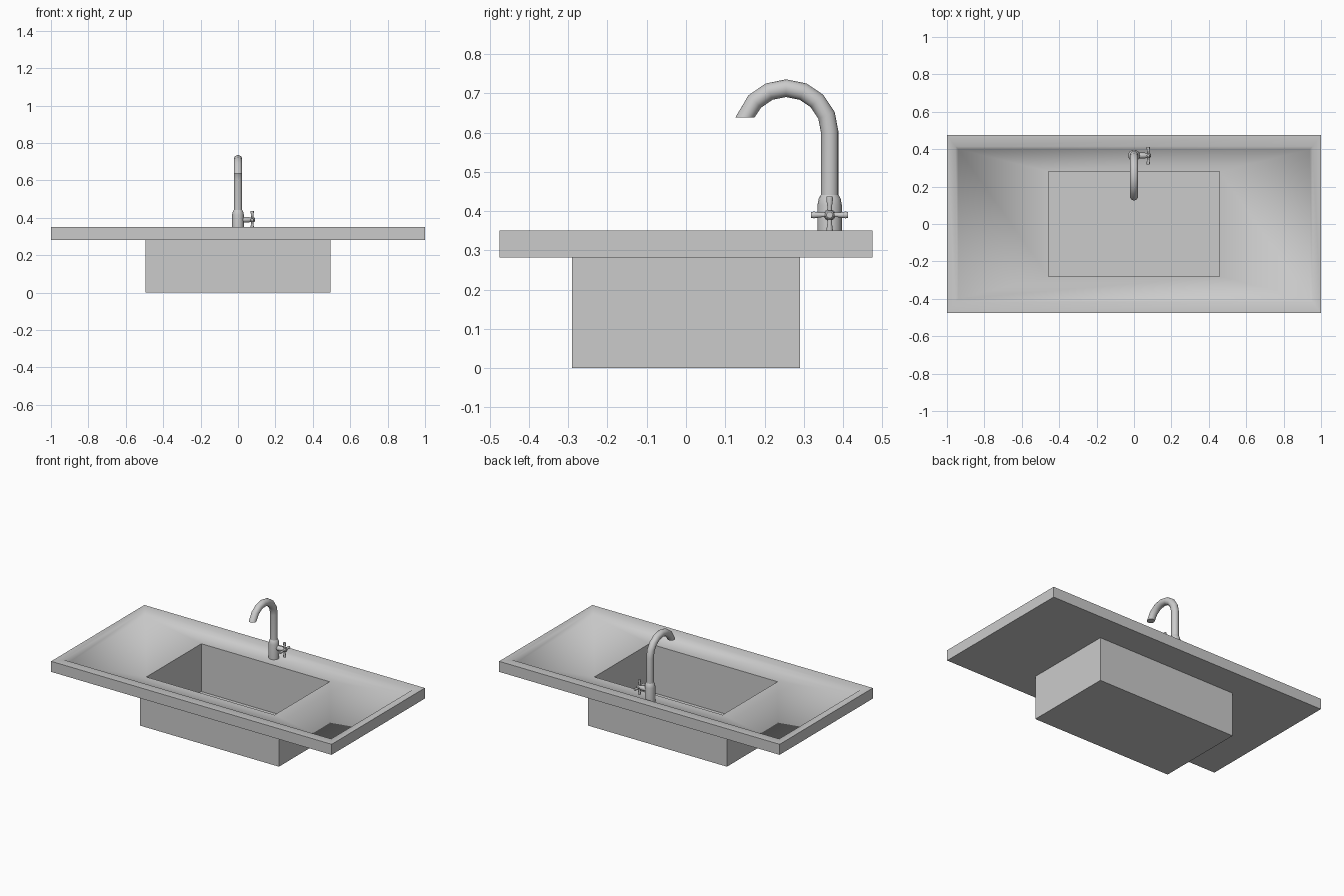
import bpy, bmesh, math
from mathutils import Vector

if "Cube" in bpy.data.objects:
    bpy.data.objects.remove(bpy.data.objects["Cube"])


def skin(name, rings, angle):
    """Closed shell through a list of equal-length vertex rings."""
    bm = bmesh.new()
    loops = [[bm.verts.new(p) for p in ring] for ring in rings]
    n = len(loops[0])
    for a, b in zip(loops, loops[1:]):
        for i in range(n):
            j = (i + 1) % n
            bm.faces.new((a[i], a[j], b[j], b[i]))
    bm.faces.new(loops[0][::-1])
    bm.faces.new(loops[-1])
    bmesh.ops.recalc_face_normals(bm, faces=bm.faces)
    mesh = bpy.data.meshes.new(name)
    bm.to_mesh(mesh)
    bm.free()
    ob = bpy.data.objects.new(name, mesh)
    bpy.context.collection.objects.link(ob)
    bpy.ops.object.select_all(action='DESELECT')
    bpy.context.view_layer.objects.active = ob
    ob.select_set(True)
    bpy.ops.object.shade_smooth_by_angle(angle=math.radians(angle))
    return ob


def rect(hx, hy, z):
    return [(-hx, -hy, z), (hx, -hy, z), (hx, hy, z), (-hx, hy, z)]


def circle(centre, axis, r, n=16):
    q = Vector(axis).to_track_quat('Z', 'Y')
    return [Vector(centre) + q @ Vector((r * math.cos(2 * math.pi * i / n),
                                         r * math.sin(2 * math.pi * i / n), 0))
            for i in range(n)]


def turned(name, origin, axis, profile, n=16):
    """Lathe part: profile is (distance along axis, radius)."""
    o, a = Vector(origin), Vector(axis)
    return skin(name, [circle(o + a * d, a, r, n) for d, r in profile], 40)


# Counter with raised rim and the basin hanging below, as one shell
skin("sink_counter_and_basin", [rect(*s) for s in (
    (0.495, 0.29, 0), (0.495, 0.29, 0.282), (1, 0.475, 0.282), (1, 0.475, 0.35),
    (0.955, 0.415, 0.35), (0.94, 0.40, 0.32), (0.457, 0.28, 0.32), (0.457, 0.28, 0.012))], 75)

# Tap body
TY = 0.366
turned("tap_base", (0, TY, 0), (0, 0, 1),
       [(0.318, 0.031), (0.415, 0.031), (0.432, 0.028), (0.442, 0.022)])

# Swan-neck spout, every ring lies in the plane x-normal to the bend
R, r, cy, cz = 0.111, 0.0225, 0.255, 0.602
rings = [[Vector((r * math.cos(t), TY + r * math.sin(t), 0.42))
          for t in (2 * math.pi * i / 16 for i in range(16))]]
for deg in (0, 22, 45, 67, 90, 113, 136, 158):
    a = math.radians(deg)
    out = Vector((0, math.cos(a), math.sin(a)))
    c = Vector((0, cy, cz)) + out * R
    rings.append([c + Vector((r * math.cos(t), 0, 0)) + out * r * math.sin(t)
                  for t in (2 * math.pi * i / 16 for i in range(16))])
# Level the mouth of the spout, sliding along the pipe direction
d = Vector((0, -math.sin(a), math.cos(a)))
rings[-1] = [p + d * ((0.638 - p.z) / d.z) for p in rings[-1]]
skin("tap_spout", rings, 50)

# Handle on the right: stem, hub and four flared arms
HZ = 0.39
turned("handle_stem", (0, TY, HZ), (1, 0, 0),
       [(0.02, 0.015), (0.06, 0.015), (0.064, 0.012), (0.086, 0.012), (0.09, 0.008)])
for k in range(4):
    a = k * math.pi / 2
    turned(f"handle_arm_{k + 1}", (0.076, TY, HZ), (0, math.cos(a), math.sin(a)),
           [(0.004, 0.006), (0.02, 0.006), (0.04, 0.009), (0.047, 0.008)], 10)
